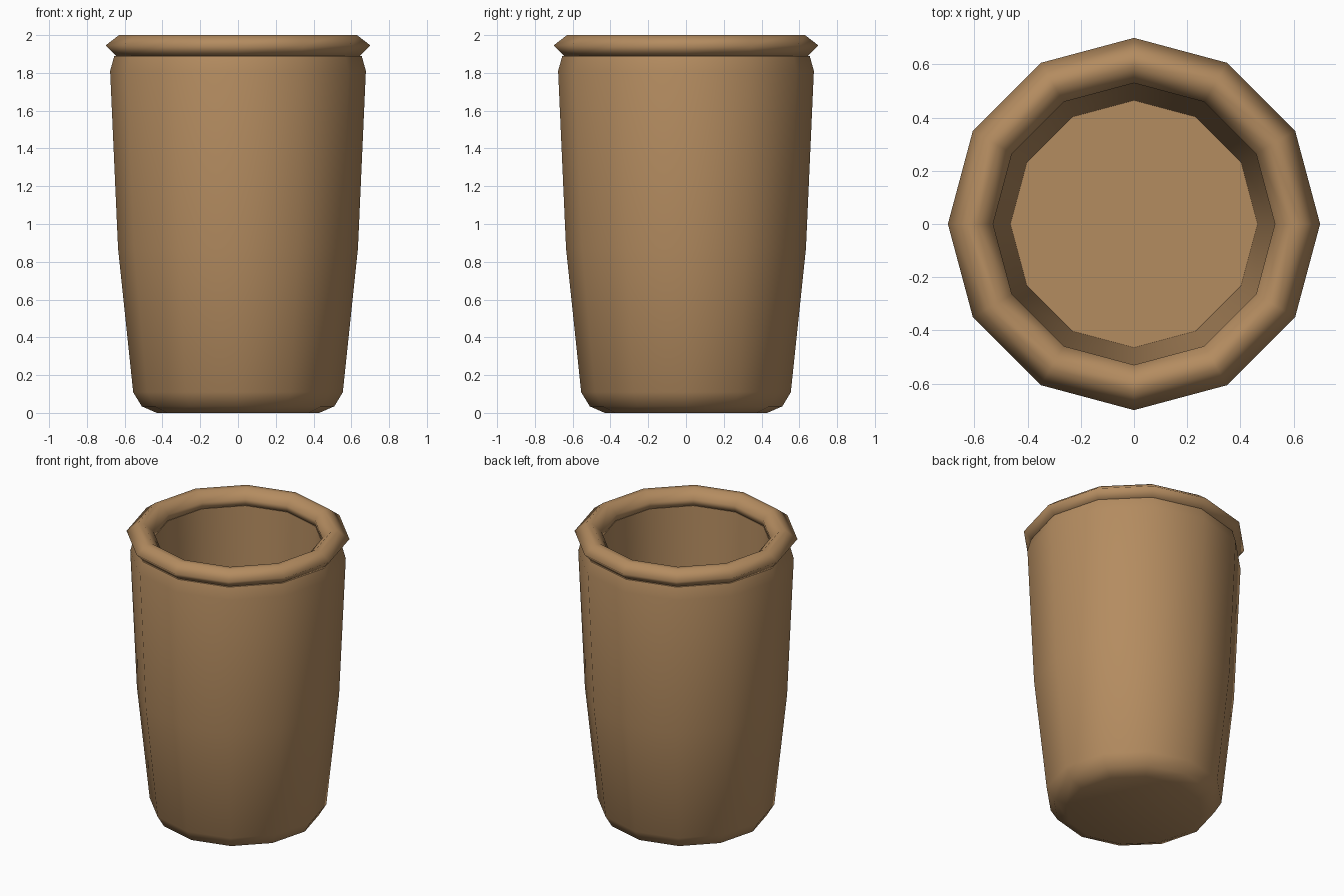
import bpy
import bmesh
from math import cos, sin, tau, radians

SIDES = 12

cube = bpy.data.objects.get("Cube")
if cube:
    bpy.data.objects.remove(cube, do_unlink=True)

# Single clay colour
clay = bpy.data.materials.new("clay_brown")
clay.use_nodes = True
colour = (0.456, 0.262, 0.117, 1.0)
clay.diffuse_color = colour
bsdf = clay.node_tree.nodes["Principled BSDF"]
bsdf.inputs["Base Color"].default_value = colour
bsdf.inputs["Roughness"].default_value = 0.8


def lathe(name, profile, closed=False):
    """Spin (radius, height) points round z; an open profile is capped at both ends."""
    bm = bmesh.new()
    rings = [[bm.verts.new((r * cos(tau * i / SIDES), r * sin(tau * i / SIDES), z))
              for i in range(SIDES)] for r, z in profile]
    pairs = list(zip(rings, rings[1:]))
    if closed:
        pairs.append((rings[-1], rings[0]))
    else:
        bm.faces.new(rings[0])
        bm.faces.new(rings[-1])
    for low, high in pairs:
        for i in range(SIDES):
            j = (i + 1) % SIDES
            bm.faces.new((low[i], low[j], high[j], high[i]))
    bmesh.ops.recalc_face_normals(bm, faces=bm.faces)
    mesh = bpy.data.meshes.new(name)
    bm.to_mesh(mesh)
    bm.free()
    mesh.materials.append(clay)
    obj = bpy.data.objects.new(name, mesh)
    bpy.context.collection.objects.link(obj)
    return obj


# Cup body: underside, rounded foot, tapered outer wall, inner wall, floor
body = lathe("cup_body", [
    (0.43, 0.0), (0.51, 0.035), (0.555, 0.11), (0.635, 0.87), (0.677, 1.81),
    (0.655, 1.89), (0.535, 1.9), (0.465, 0.1)])

# Rolled rim
rim = lathe("cup_rim", [
    (0.70, 1.946), (0.63, 2.0), (0.59, 2.0), (0.53, 1.946),
    (0.54, 1.889), (0.645, 1.889)], closed=True)

# Smooth shading, keeping the floor and lip edges crisp
bpy.ops.object.select_all(action='DESELECT')
for obj, angle in ((body, 50), (rim, 120)):
    obj.select_set(True)
    bpy.context.view_layer.objects.active = obj
    bpy.ops.object.shade_smooth_by_angle(angle=radians(angle))
    obj.select_set(False)
